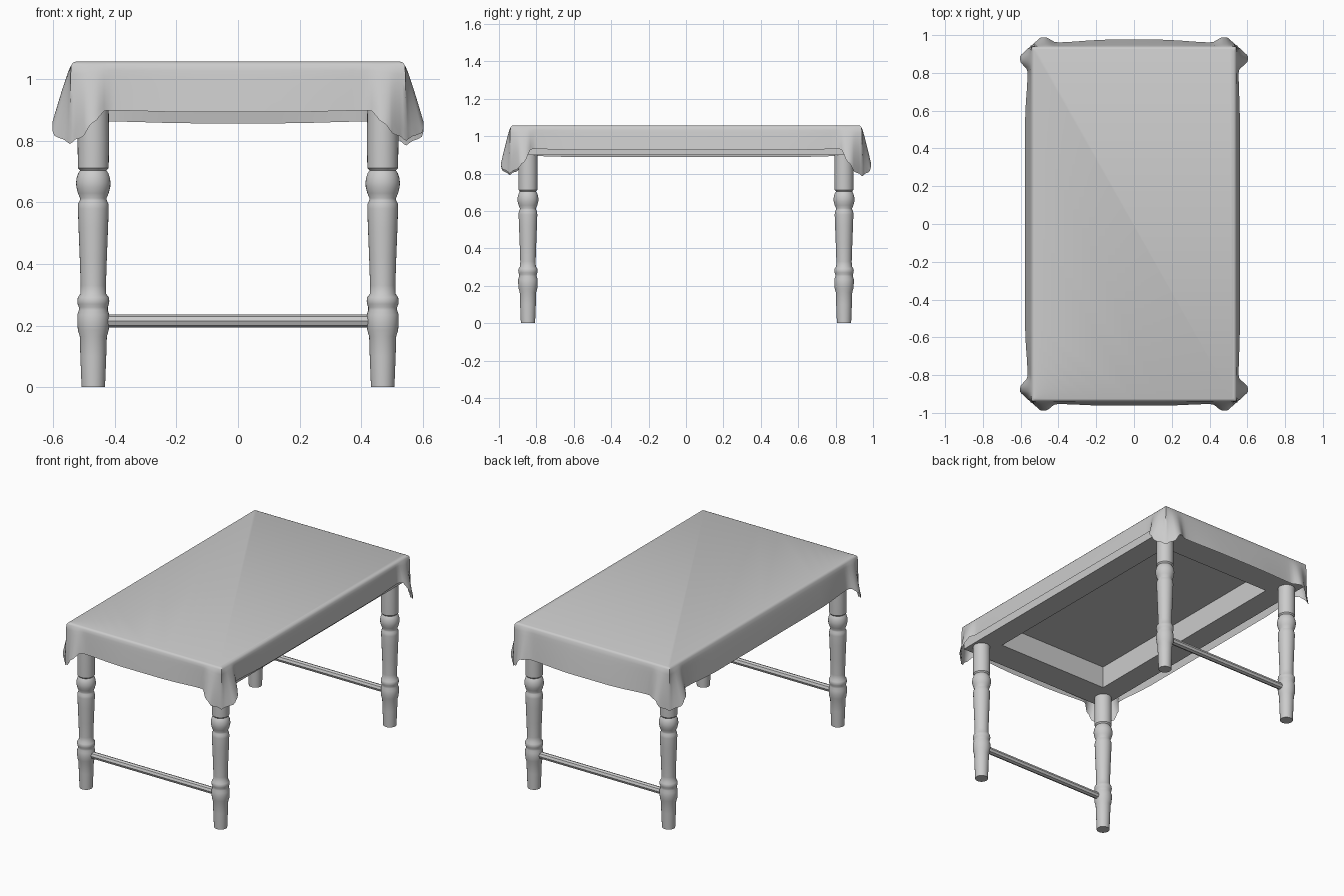
import bpy, bmesh, math
from mathutils import Vector

if "Cube" in bpy.data.objects:
    bpy.data.objects.remove(bpy.data.objects["Cube"])

HX, HY = 0.54, 0.937          # tabletop half sizes under the cloth
LEG_X, LEG_Y = 0.47, 0.845


def make_object(name, bm, angle=40):
    bmesh.ops.recalc_face_normals(bm, faces=bm.faces)
    me = bpy.data.meshes.new(name)
    bm.to_mesh(me)
    bm.free()
    ob = bpy.data.objects.new(name, me)
    bpy.context.collection.objects.link(ob)
    bpy.ops.object.select_all(action='DESELECT')
    ob.select_set(True)
    bpy.context.view_layer.objects.active = ob
    bpy.ops.object.shade_smooth_by_angle(angle=math.radians(angle))
    return ob


def lathe(name, profile, x, y, sides=32):
    bm = bmesh.new()
    rings = []
    for r, z in profile:
        rings.append([bm.verts.new((x + r * math.cos(2 * math.pi * i / sides),
                                    y + r * math.sin(2 * math.pi * i / sides), z))
                      for i in range(sides)])
    for a, b in zip(rings, rings[1:]):
        for i in range(sides):
            j = (i + 1) % sides
            bm.faces.new((a[i], a[j], b[j], b[i]))
    bm.faces.new(rings[0])
    bm.faces.new(rings[-1])
    return make_object(name, bm, 35)


# Turned legs
profile = [(.038, 0), (.042, .10), (.044, .165), (.050, .185), (.052, .21), (.052, .235),
           (.047, .25), (.047, .26), (.051, .27), (.052, .28), (.050, .292), (.042, .303),
           (.041, .33), (.044, .42), (.048, .52), (.050, .58), (.049, .596), (.044, .606),
           (.043, .614), (.050, .63), (.055, .65), (.056, .664), (.054, .68), (.049, .695),
           (.043, .704), (.050, .712), (.051, .80), (.050, .91)]
for sx, nx in ((-1, "left"), (1, "right")):
    for sy, ny in ((-1, "front"), (1, "back")):
        lathe(f"{ny}_{nx}_leg", profile, sx * LEG_X, sy * LEG_Y)

# Stretchers between the legs at each end
for sy, ny in ((-1, "front"), (1, "back")):
    bpy.ops.mesh.primitive_cylinder_add(vertices=8, radius=.021, depth=2 * LEG_X - .04,
                                        location=(0, sy * LEG_Y, .215),
                                        rotation=(math.pi / 8, math.pi / 2, 0))
    bpy.context.object.rotation_euler = (0, math.pi / 2, 0)
    bpy.context.object.name = f"{ny}_stretcher"

# Tabletop with a deep recess on the underside
bm = bmesh.new()
rects = [(HX - .006, HY - .006, 1.05), (HX - .006, HY - .006, .90),
         (.39, .75, .90), (.39, .75, 1.04)]
rings = [[bm.verts.new((sx * a, sy * b, z)) for sx, sy in ((-1, -1), (1, -1), (1, 1), (-1, 1))]
         for a, b, z in rects]
for a, b in zip(rings, rings[1:]):
    for i in range(4):
        j = (i + 1) % 4
        bm.faces.new((a[i], a[j], b[j], b[i]))
bm.faces.new(rings[0])
bm.faces.new(rings[-1])
make_object("tabletop", bm, 20)


# Tablecloth: the hem flares into two ears and a hanging tip at every corner
def blend(keys, d):
    for (d0, v0), (d1, v1) in zip(keys, keys[1:]):
        if d <= d1:
            k = (d - d0) / (d1 - d0)
            k = k * k * (3 - 2 * k)
            return v0 + (v1 - v0) * k
    return keys[-1][1]


corners = [Vector(c) for c in ((-HX, -HY), (HX, -HY), (HX, HY), (-HX, HY))]
hems = [.893, .925, .857, .887]           # front, right, back, left
flares = [.022, .018, .036, .034]
tips = [.79, .80, .785, .79]
steps = [0, .01, .02, .03, .04, .05, .06, .07, .08, .09, .105, .12, .14, .17, .22, .3, .4]
columns = []                              # (edge point, outward direction, flare, hem height)
for s in range(4):
    p, q = corners[s], corners[(s + 1) % 4]
    length = (q - p).length
    along = (q - p) / length
    out = Vector((along.y, -along.x))
    positions = steps + [length / 2] + [length - d for d in reversed(steps[1:])]
    for u in positions:
        d = min(u, length - u)
        first = u < length / 2
        tip = tips[s if first else (s + 1) % 4]
        ear = .060 if s % 2 else .048
        flare = blend([(0, .004), (.05, ear), (.07, ear), (.13, flares[s] * .6),
                       (.4, flares[s])], d)
        hem = blend([(0, tip), (.03, tip + .02), (.07, .86), (.11, hems[s] + .006),
                     (.4, hems[s])], d)
        diag = -along if first else along
        direction = out + diag * max(0, 1 - d / .03)
        columns.append((p + along * u, direction, flare, hem))

bm = bmesh.new()
rows = []
# rounded top edge
for inset, z in ((.012, 1.057), (.004, 1.054), (-.002, 1.046)):
    rows.append([bm.verts.new((pt.x * (1 - inset / HX), pt.y * (1 - inset / HY), z))
                 for pt, *_ in columns])
# hanging skirt
for t in (.12, .25, .4, .55, .7, .85, 1):
    row = []
    for pt, direction, flare, hem in columns:
        pos = pt + direction * (.003 + flare * t ** .9)
        row.append(bm.verts.new((pos.x, pos.y, 1.046 + (hem - 1.046) * t)))
    rows.append(row)
n = len(columns)
for a, b in zip(rows, rows[1:]):
    for i in range(n):
        j = (i + 1) % n
        bm.faces.new((a[i], b[i], b[j], a[j]))
bm.faces.new(rows[0])
make_object("tablecloth", bm, 60)
